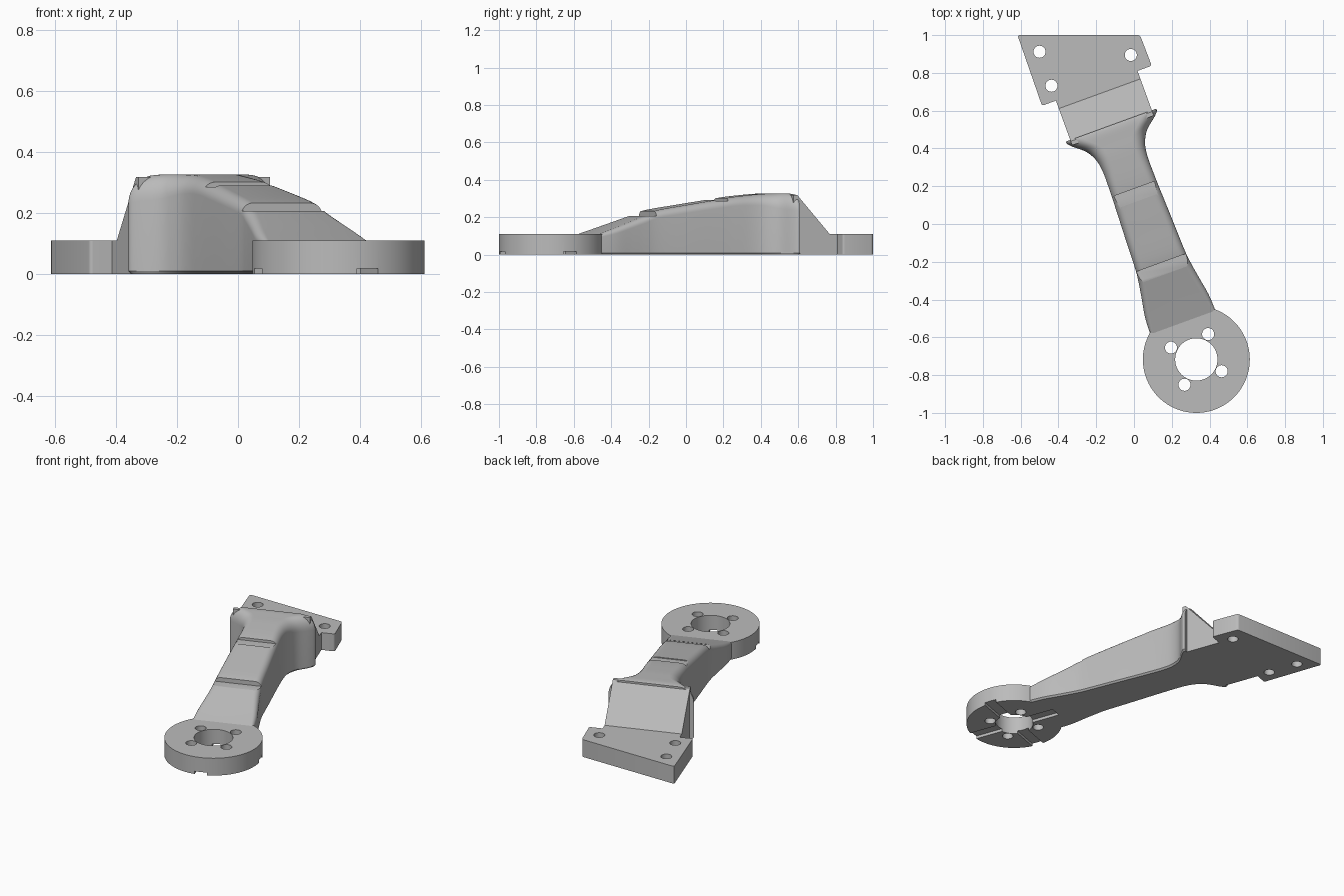
import bpy, bmesh, math
from mathutils import Vector

if "Cube" in bpy.data.objects:
    bpy.data.objects.remove(bpy.data.objects["Cube"])

grey = bpy.data.materials.new("matte_grey")
grey.use_nodes = True
grey.diffuse_color = (0.5, 0.5, 0.5, 1)
grey.node_tree.nodes["Principled BSDF"].inputs["Base Color"].default_value = grey.diffuse_color

HUB = (0.33, -0.717, 0)      # ring centre, origin of the tilted arm axis
TILT = math.radians(20)
THICK = 0.11


def make(name, bm, on_axis=True):
    """Turn a bmesh into an object, optionally placed on the arm axis."""
    bmesh.ops.recalc_face_normals(bm, faces=bm.faces)
    mesh = bpy.data.meshes.new(name)
    bm.to_mesh(mesh)
    bm.free()
    mesh.materials.append(grey)
    obj = bpy.data.objects.new(name, mesh)
    bpy.context.collection.objects.link(obj)
    if on_axis:
        obj.location = HUB
        obj.rotation_euler.z = TILT
    return obj


def prism(name, points, offset, on_axis=True):
    """Extrude a closed outline along an offset."""
    bm = bmesh.new()
    face = bm.faces.new([bm.verts.new(p) for p in points])
    new = bmesh.ops.extrude_face_region(bm, geom=[face])["geom"]
    bmesh.ops.translate(bm, vec=offset, verts=[g for g in new if isinstance(g, bmesh.types.BMVert)])
    return make(name, bm, on_axis)


def cylinder(name, x, y, radius, z0, z1, on_axis=True, sides=96):
    ring = [(x + radius * math.cos(math.tau * i / sides),
             y + radius * math.sin(math.tau * i / sides), z0) for i in range(sides)]
    return prism(name, ring, (0, 0, z1 - z0), on_axis)


def box(name, x0, x1, y0, y1, z0, z1):
    return prism(name, [(x0, y0, z0), (x1, y0, z0), (x1, y1, z0), (x0, y1, z0)], (0, 0, z1 - z0))


def activate(obj):
    bpy.ops.object.select_all(action="DESELECT")
    obj.select_set(True)
    bpy.context.view_layer.objects.active = obj


def cut(obj, cutters):
    activate(obj)
    for c in cutters:
        mod = obj.modifiers.new("cut", "BOOLEAN")
        mod.operation, mod.solver, mod.object = "DIFFERENCE", "EXACT", c
        bpy.ops.object.modifier_apply(modifier=mod.name)


def discard(cutters):
    for c in cutters:
        bpy.data.objects.remove(c)


def smooth_path(keys, steps):
    """Catmull-Rom interpolation through the key stations."""
    out = []
    for i in range(len(keys) - 1):
        a, b, c, d = (Vector(keys[min(max(i + k, 0), len(keys) - 1)]) for k in (-1, 0, 1, 2))
        for j in range(steps):
            t = j / steps
            out.append(b + (c - a) * (t / 2) + (a * 2 - b * 5 + c * 4 - d) * (t * t / 2)
                       + (b * 3 - a - c * 3 + d) * (t ** 3 / 2))
    return out + [Vector(keys[-1])]


# Arm: stations of (distance, half width, height, shoulder radius)
stations = smooth_path([
    (0.20, 0.184, 0.107, 0.015), (0.30, 0.179, 0.142, 0.03), (0.40, 0.162, 0.178, 0.035),
    (0.48, 0.149, 0.207, 0.038), (0.56, 0.140, 0.237, 0.04), (0.74, 0.134, 0.267, 0.042),
    (0.90, 0.128, 0.292, 0.045), (1.00, 0.125, 0.308, 0.048), (1.10, 0.125, 0.319, 0.055),
    (1.17, 0.137, 0.325, 0.065), (1.23, 0.170, 0.327, 0.08), (1.28, 0.228, 0.327, 0.088),
    (1.305, 0.252, 0.325, 0.09), (1.32, 0.254, 0.322, 0.09)], 5)


def section(s, w, h, r):
    half = [(w - 0.01, 0), (w, 0.01)]
    for i in range(9):
        a = math.pi / 2 * i / 8
        half.append((w - r + r * math.cos(a), h - r + r * math.sin(a)))
    return [(x, s, z) for x, z in half] + [(-x, s, z) for x, z in reversed(half)]


bm = bmesh.new()
loops = [[bm.verts.new(p) for p in section(*st)] for st in stations]
for a, b in zip(loops, loops[1:]):
    for i in range(len(a)):
        j = (i + 1) % len(a)
        bm.faces.new((a[i], a[j], b[j], b[i]))
bm.faces.new(loops[0])
bm.faces.new(loops[-1])
arm = make("arm", bm)

# Ring at the front end
ring = cylinder("ring", 0, 0, 0.283, 0, THICK)

# Cross grooves under the ring, and level notches across the arm
grooves = [box("groove_cutter", -0.3, 0.3, -0.037, 0.037, -0.1, 0.018),
           box("groove_cutter", -0.037, 0.037, -0.3, 0.286, -0.1, 0.018)]
notches = [box("notch_cutter", -0.3, 0.3, 0.48, 0.545, 0.206, 0.5),
           box("notch_cutter", -0.3, 0.3, 0.894, 0.962, 0.286, 0.5)]
holes = [cylinder("bore_cutter", 0, 0, 0.112, -0.1, 0.3)]
for k in range(4):
    a = math.radians(45 + 90 * k)
    holes.append(cylinder("hole_cutter", 0.148 * math.cos(a), 0.148 * math.sin(a),
                          0.032, -0.1, 0.3, sides=32))
cut(ring, grooves + holes)
cut(arm, grooves[1:] + notches)
discard(grooves + notches + holes)

# Sloped wedge behind the arm
profile = [(1.29, 0), (1.29, 0.318), (1.313, 0.318), (1.497, THICK), (1.56, THICK), (1.56, 0)]
wedge = prism("wedge", [(-0.23, y, z) for y, z in profile], (0.46, 0, 0))

# Mounting plate with slightly rounded corners
corners = [(-0.617, 1.0), (0.032, 1.0), (0.094, 0.838), (-0.487, 0.626)]
plate = prism("mounting_plate", [(x, y, 0) for x, y in corners], (0, 0, THICK), False)
bm = bmesh.new()
bm.from_mesh(plate.data)
upright = [e for e in bm.edges if abs(e.verts[0].co.z - e.verts[1].co.z) > 0.05]
bmesh.ops.bevel(bm, geom=upright, offset=0.012, segments=4, profile=0.5, affect="EDGES")
bm.to_mesh(plate.data)
bm.free()
holes = [cylinder("hole_cutter", x, y, 0.032, -0.1, 0.3, False, 32)
         for x, y in ((-0.5, 0.912), (-0.437, 0.732), (-0.017, 0.895))]
cut(plate, holes)
discard(holes)

for obj in (arm, ring, wedge, plate):
    activate(obj)
    bpy.ops.object.shade_smooth_by_angle(angle=math.radians(30))
